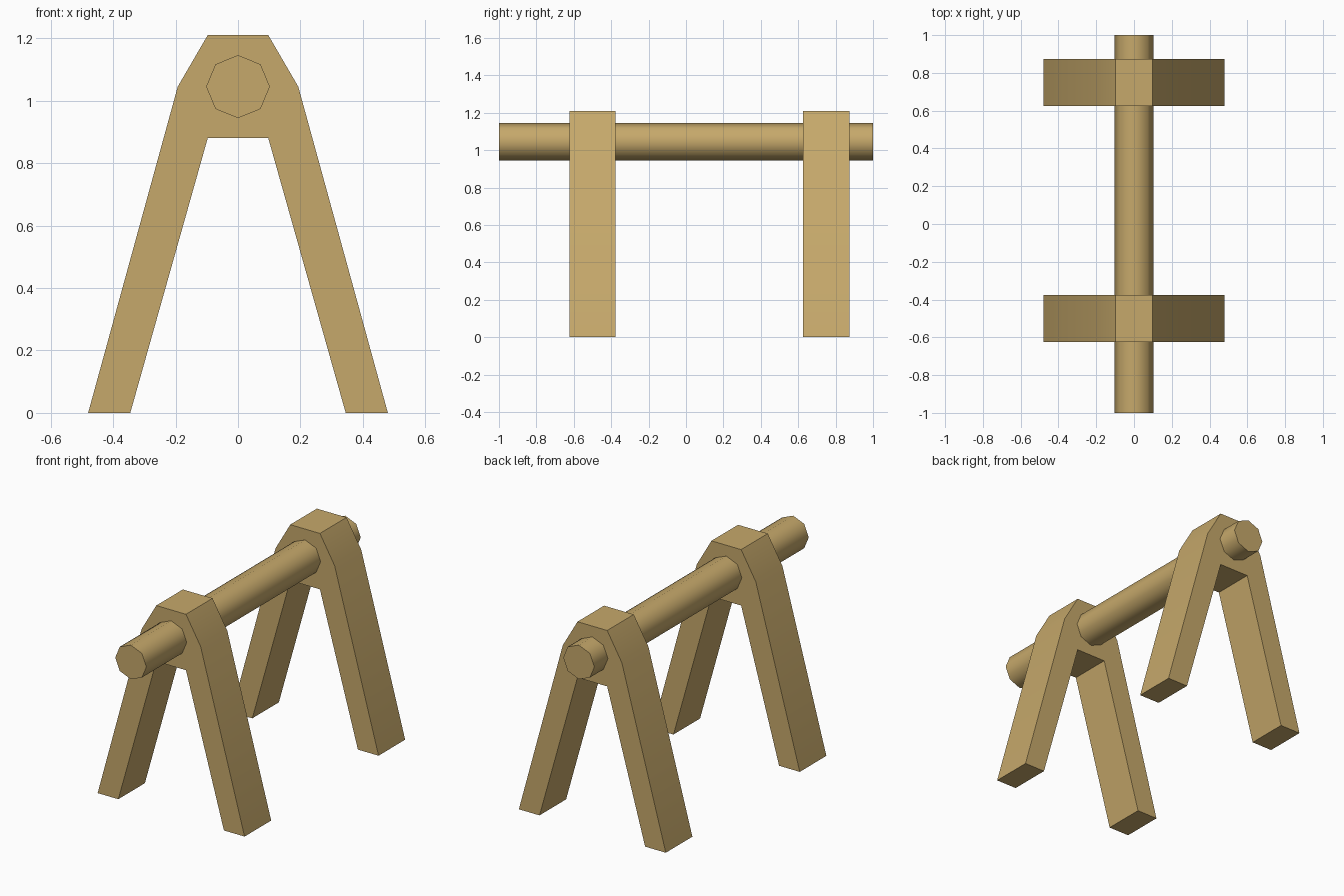
import bpy, bmesh, math

if "Cube" in bpy.data.objects:
    bpy.data.objects.remove(bpy.data.objects["Cube"])

wood = bpy.data.materials.new("tan wood")
wood.diffuse_color = (0.565, 0.395, 0.147, 1)
wood.use_nodes = True
wood.node_tree.nodes["Principled BSDF"].inputs["Base Color"].default_value = wood.diffuse_color


def prism(name, profile, y0, y1, smooth_angle):
    """Extrude an x-z outline along y."""
    bm = bmesh.new()
    face = bm.faces.new([bm.verts.new((x, y0, z)) for x, z in profile])
    new = bmesh.ops.extrude_face_region(bm, geom=[face])["geom"]
    verts = [v for v in new if isinstance(v, bmesh.types.BMVert)]
    bmesh.ops.translate(bm, verts=verts, vec=(0, y1 - y0, 0))
    bmesh.ops.recalc_face_normals(bm, faces=bm.faces)
    mesh = bpy.data.meshes.new(name)
    bm.to_mesh(mesh)
    bm.free()
    mesh.materials.append(wood)
    obj = bpy.data.objects.new(name, mesh)
    bpy.context.collection.objects.link(obj)
    bpy.ops.object.select_all(action='DESELECT')
    obj.select_set(True)
    bpy.context.view_layer.objects.active = obj
    bpy.ops.object.shade_smooth_by_angle(angle=math.radians(smooth_angle))
    return obj


# A-shaped end frames: right half of the outline, mirrored
half = [(0.097, 0.88), (0.345, 0), (0.48, 0), (0.193, 1.045), (0.097, 1.21)]
outline = half + [(-x, z) for x, z in reversed(half)]
for name, y in (("front_frame", -0.5), ("back_frame", 0.75)):
    prism(name, outline, y - 0.124, y + 0.124, 30)

# Eight-sided crossbar through both frames
ring = [(0.102 * math.sin(i * math.pi / 4), 1.045 + 0.101 * math.cos(i * math.pi / 4))
        for i in range(8)]
prism("crossbar", ring, -1, 1, 60)
